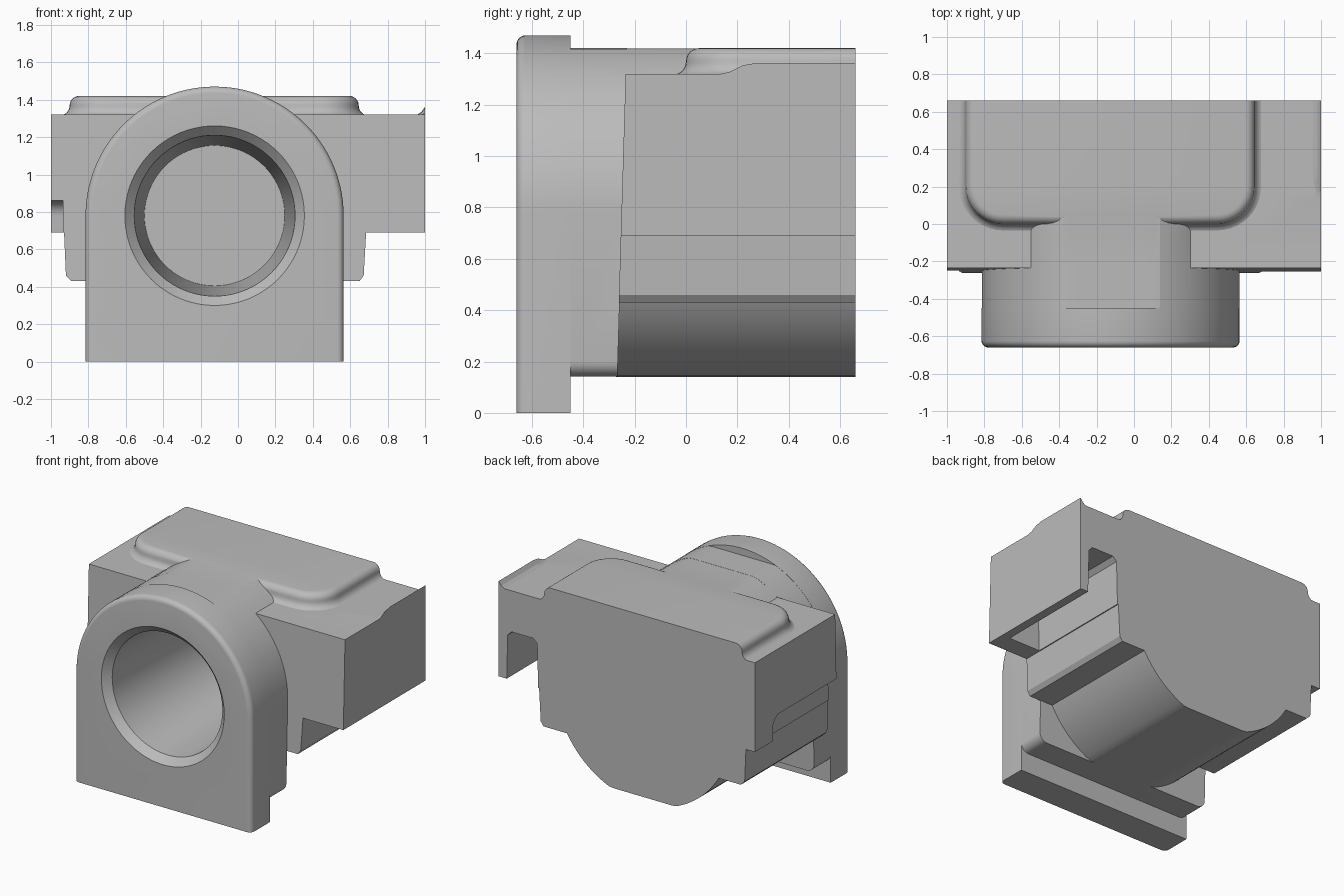
import bpy, bmesh
from math import sin, cos, pi, radians

if "Cube" in bpy.data.objects:
    bpy.data.objects.remove(bpy.data.objects["Cube"])

CX, CZ, R = -0.125, 0.78, 0.69      # bore axis and outer radius
BACK = 0.66

grey = bpy.data.materials.new("cast grey")
grey.use_nodes = True
grey.diffuse_color = (0.5, 0.5, 0.5, 1)
grey.node_tree.nodes["Principled BSDF"].inputs["Base Color"].default_value = (0.5, 0.5, 0.5, 1)


def loft(name, rings):
    """Closed solid through rings of equal point count."""
    bm = bmesh.new()
    vs = [[bm.verts.new(p) for p in ring] for ring in rings]
    n = len(vs[0])
    for a, b in zip(vs, vs[1:]):
        for i in range(n):
            j = (i + 1) % n
            bm.faces.new((a[i], a[j], b[j], b[i]))
    bm.faces.new(vs[0])
    bm.faces.new(vs[-1])
    bmesh.ops.recalc_face_normals(bm, faces=bm.faces)
    me = bpy.data.meshes.new(name)
    bm.to_mesh(me)
    bm.free()
    me.materials.append(grey)
    ob = bpy.data.objects.new(name, me)
    bpy.context.collection.objects.link(ob)
    return ob


def combine(target, other, op):
    mod = target.modifiers.new(op, "BOOLEAN")
    mod.operation, mod.object, mod.solver = op, other, "EXACT"
    bpy.context.view_layer.objects.active = target
    bpy.ops.object.modifier_apply(modifier=mod.name)
    bpy.data.objects.remove(other)


def arc(cx, cy, r, a0, a1, n):
    return [(cx + r * cos(radians(a0 + (a1 - a0) * i / n)),
             cy + r * sin(radians(a0 + (a1 - a0) * i / n))) for i in range(n + 1)]


def at_y(pts, y):
    return [(x, y(z) if callable(y) else y, z) for x, z in pts]


def front(z):
    """Drafted front plane of the body."""
    return -0.235 - (1.32 - z) * 0.03


def arch(r, z0, corner=0.0, top=9.0):
    """Arched outline with optional rounded feet and a flat top."""
    pts = [(x, min(z, top)) for x, z in arc(CX, CZ, r, 0, 180, 56)]
    if corner:
        pts += arc(CX - r + corner, z0 + corner, corner, 180, 270, 6)
        pts += arc(CX + r - corner, z0 + corner, corner, 270, 360, 6)
    else:
        pts += [(CX - r, z0), (CX + r, z0)]
    return pts


# Wide body with the narrower lower step
outline = [(-1, 0.69), (-0.93, 0.69), (-0.92, 0.46), (-0.89, 0.43), (0.65, 0.43),
           (0.672, 0.46), (0.685, 0.69), (1, 0.69), (1, 1.32), (-1, 1.32)]
housing = loft("bearing_housing", [at_y(outline, front), at_y(outline, BACK)])

# Round core with flats on top and bottom
circle = [(x, min(max(z, 0.14), 1.419)) for x, z in arc(CX, CZ, R - 0.002, 0, 360, 112)[:-1]]
core = loft("core", [at_y(circle, lambda z: front(z) - 0.002), at_y(circle, BACK)])

# Raised pad on top with filleted walls
steps = [i * pi / 12 for i in range(7)]
walls = [(0.05, 1.25)]
walls += [(0.05 - 0.05 * sin(a), 1.37 - 0.053 * cos(a)) for a in steps]
walls += [(-0.05 + 0.05 * cos(a), 1.37 + 0.05 * sin(a)) for a in steps[1:]]


def pad_ring(d, z, x0=-0.9, x1=0.645, r=0.2):
    pts = [(x0 - d, BACK)] + arc(x0 + r, r, r + d, 180, 270, 10)
    pts += arc(x1 - r, r, r + d, 270, 360, 10) + [(x1 + d, BACK)]
    return [(x, y, z) for x, y in pts]


pad = loft("pad", [pad_ring(d, z) for d, z in walls])

# Thin rising lip along one side edge
lip = loft("lip", [[(0.95, y, 1.28), (1, y, 1.28), (1, y, 1.32 + h),
                    (0.98, y, 1.32 + h * 0.35), (0.95, y, 1.315)]
                   for y, h in ((0.12, -0.004), (0.17, 0.008), (0.22, 0.033),
                                (0.27, 0.042), (BACK, 0.042))])

# Neck behind the flange
neck_pts = arch(R - 0.001, 0.141, 0.06, 1.42)
neck = loft("neck", [at_y(neck_pts, -0.6), at_y(neck_pts, lambda z: front(z) + 0.003)])

# Front flange with rounded front edge
rim = 0.035
rings = [at_y(arch(R - rim + rim * sin(a), 0), -BACK + rim - rim * cos(a)) for a in steps]
flange = loft("flange", rings + [at_y(arch(R, 0), -0.45)])

for part in (core, pad, lip, neck, flange):
    combine(housing, part, "UNION")

# Blind tapered bore with chamfered mouth
bore = loft("bore_cutter", [at_y(arc(CX, CZ, r, 0, 360, 80)[:-1], y)
                            for r, y in ((0.53, -0.71), (0.43, -0.61), (0.375, 0.4))])

# Pocket under one wing, open to the rear
pocket_pts = [(0.69, 0.6), (0.94, 0.6), (0.93, 1.0), (0.9, 1.03), (0.73, 1.03), (0.70, 1.0)]
pocket = loft("pocket_cutter", [at_y(pocket_pts, -0.12), at_y(pocket_pts, 0.75)])

# Relief along the lower edge of the other wing
side = [(-0.5, 0.6), (0.47, 0.6), (0.46, 0.72)] + arc(0.38, 0.78, 0.08, 0, 90, 6) + [(-0.5, 0.86)]
relief = loft("relief_cutter", [[(x, y, z) for y, z in side] for x in (-1.1, -0.935)])

for cutter in (bore, pocket, relief):
    combine(housing, cutter, "DIFFERENCE")

bpy.ops.object.select_all(action="DESELECT")
housing.select_set(True)
bpy.context.view_layer.objects.active = housing
bpy.ops.object.shade_smooth_by_angle(angle=radians(18))
